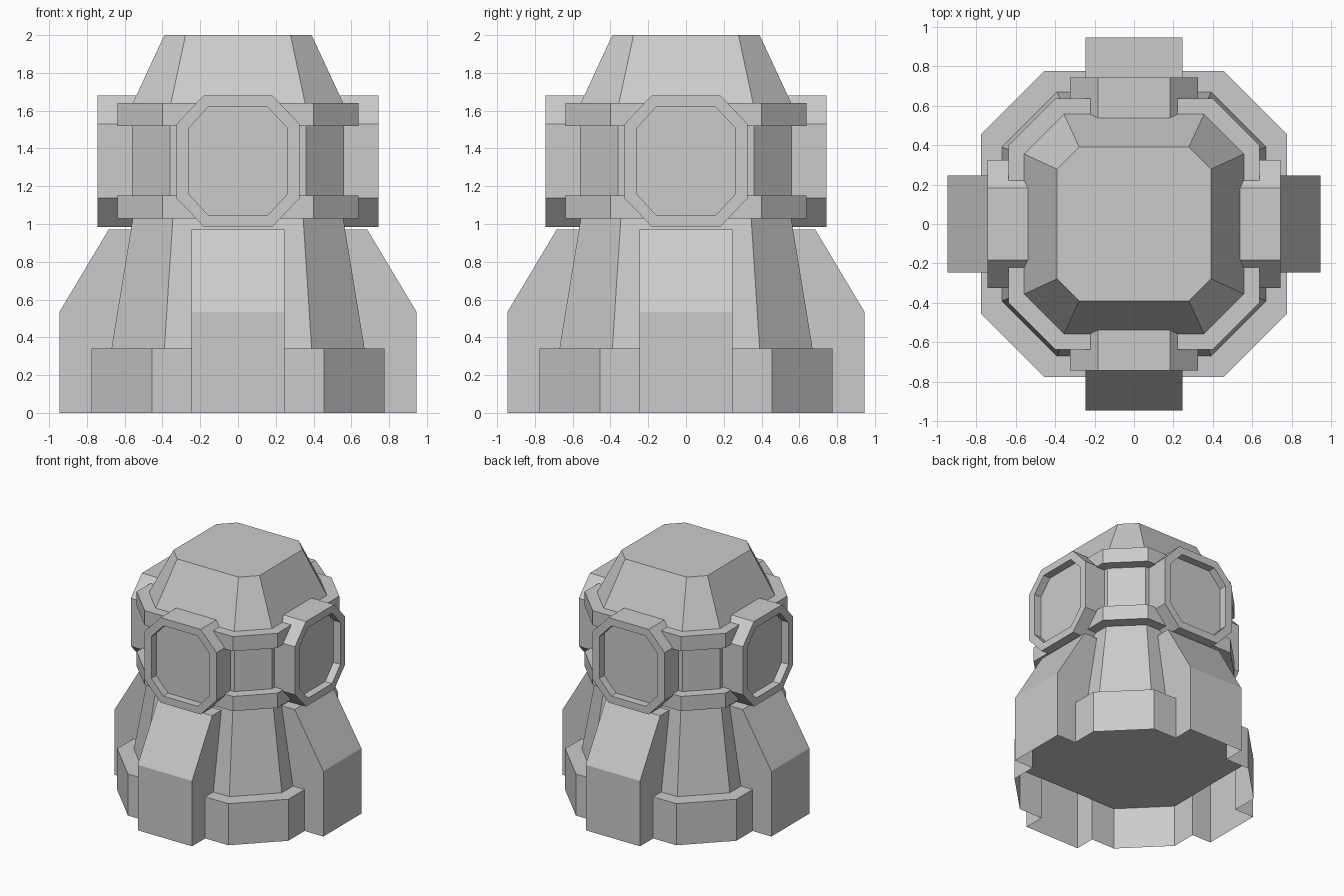
import bpy, bmesh, math
from mathutils import Matrix

if "Cube" in bpy.data.objects:
    bpy.data.objects.remove(bpy.data.objects["Cube"])


def finish(bm, name, turn=0):
    """Turn a bmesh into a flat-shaded object, rotated by quarter turns."""
    bmesh.ops.remove_doubles(bm, verts=bm.verts, dist=1e-5)
    bmesh.ops.recalc_face_normals(bm, faces=bm.faces)
    bm.transform(Matrix.Rotation(turn * math.pi / 2, 4, 'Z'))
    me = bpy.data.meshes.new(name)
    bm.to_mesh(me)
    bm.free()
    ob = bpy.data.objects.new(name, me)
    bpy.context.collection.objects.link(ob)
    return ob


def octagon(hx, hy, cx, cy):
    """Rectangle hx by hy with corners cut at cx and cy."""
    return [(cx, -hy), (hx, -cy), (hx, cy), (cx, hy),
            (-cx, hy), (-hx, cy), (-hx, -cy), (-cx, -hy)]


def loft(bm, loops, cap_start=False, cap_end=False):
    rings = [[bm.verts.new(p) for p in loop] for loop in loops]
    for a, b in zip(rings, rings[1:]):
        n = len(a)
        for i in range(n):
            j = (i + 1) % n
            bm.faces.new((a[i], a[j], b[j], b[i]))
    if cap_start:
        bm.faces.new(rings[0])
    if cap_end:
        bm.faces.new(rings[-1])


def face(bm, pts):
    bm.faces.new([bm.verts.new(p) for p in pts])


# Tower body: tapered trunk, two belts and dome (half width, corner, height)
levels = [(.67, .39, .34), (.557, .345, 1.03), (.637, .4, 1.03), (.637, .4, 1.15),
          (.56, .36, 1.15), (.56, .36, 1.52), (.637, .4, 1.52), (.637, .4, 1.64),
          (.557, .355, 1.64), (.39, .278, 2.0)]
bm = bmesh.new()
loft(bm, [[(x, y, z) for x, y in octagon(h, h, c, c)] for h, c, z in levels], True, True)
finish(bm, "tower_body")

B, C, H = .775, .455, .34      # plinth half width, corner, height
W = .246                       # buttress half width

# Ledge on top of the plinth
bm = bmesh.new()
loft(bm, [[(x, y, H) for x, y in octagon(h, h, c, c)] for h, c in ((B, C), (.67, .39))])
finish(bm, "plinth_ledge")

# Window frame outlines in x, z about the window centre
ZC = 1.333
outer = octagon(.325, .348, .182, .196)
inner = octagon(.263, .288, .156, .172)

for k, side in enumerate(("front", "right", "back", "left")):
    # Plinth walls, left open behind the buttress
    bm = bmesh.new()
    for a, b in (((-C, -B), (-W, -B)), ((W, -B), (C, -B)), ((C, -B), (B, -C))):
        face(bm, [(*a, 0), (*b, 0), (*b, H), (*a, H)])
    finish(bm, f"plinth_wall_{side}", k)

    # Buttress shell, open underneath
    bm = bmesh.new()
    prof = [(-.945, 0), (-.945, .535), (-.685, .97), (-.555, .97)]
    for (y0, z0), (y1, z1) in zip(prof, prof[1:]):
        face(bm, [(-W, y0, z0), (W, y0, z0), (W, y1, z1), (-W, y1, z1)])
    for x in (-W, W):
        face(bm, [(x, y, z) for y, z in prof + [(-.66, H), (-B, H), (-B, 0)]])
    finish(bm, f"buttress_{side}", k)

    # Window frame with recessed pane
    bm = bmesh.new()
    loft(bm, [[(x, y, ZC + z) for x, z in o] for o, y in
              ((outer, -.53), (outer, -.743), (inner, -.743), (inner, -.68))], False, True)
    finish(bm, f"window_{side}", k)
